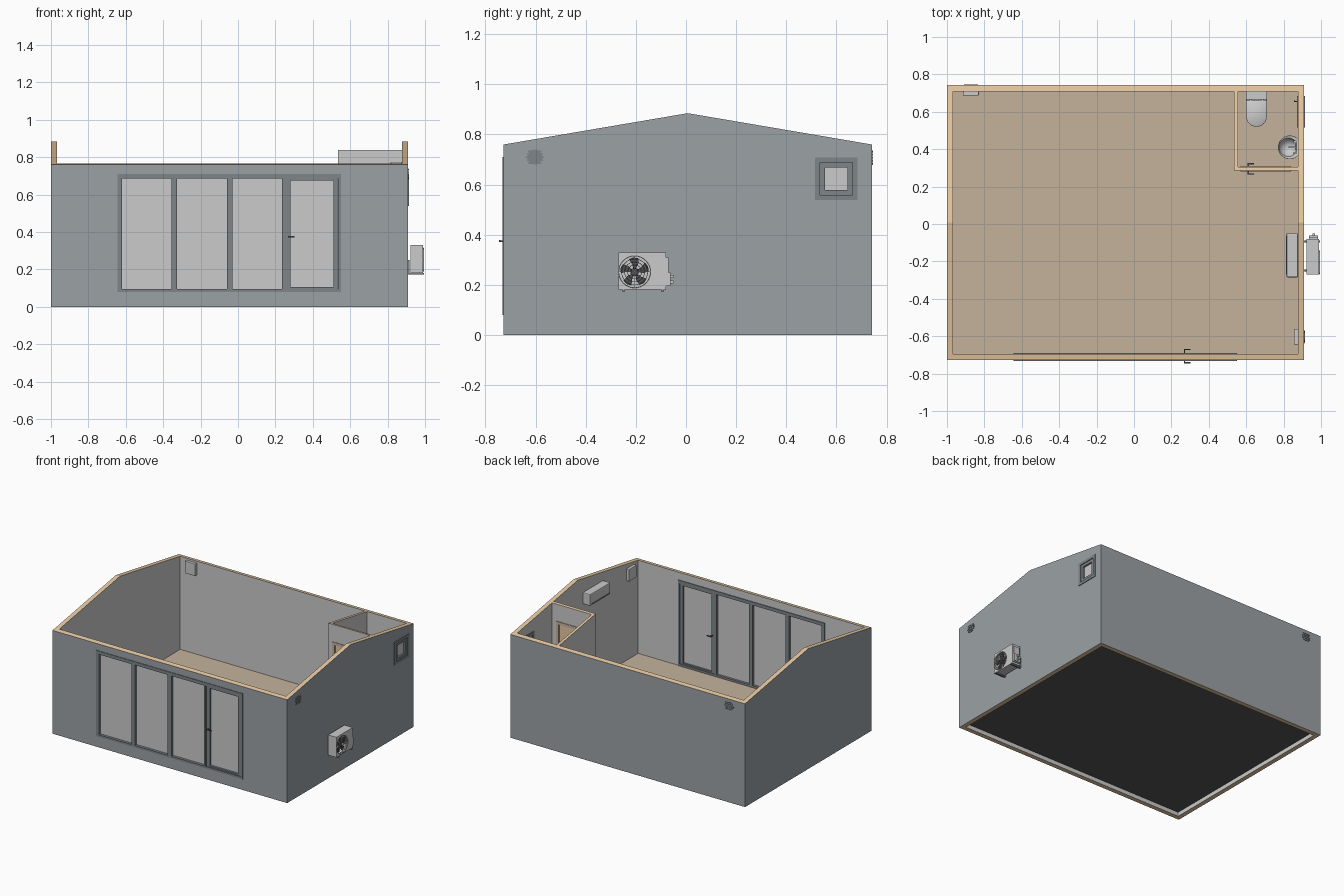
import bpy, bmesh, math
from mathutils import Matrix

if "Cube" in bpy.data.objects:
    bpy.data.objects.remove(bpy.data.objects["Cube"])

def mat(name, r, g, b):
    m = bpy.data.materials.new(name)
    m.diffuse_color = (r, g, b, 1)
    m.use_nodes = True
    m.node_tree.nodes["Principled BSDF"].inputs["Base Color"].default_value = m.diffuse_color
    return m

EXT = mat("cladding_grey", .33, .36, .375)
FRAME = mat("frame_grey", .21, .235, .25)
WOOD = mat("timber_edge", .8, .58, .36)
FLOOR = mat("floor_tan", .56, .45, .33)
DARK = mat("dark_grey", .09, .09, .095)
INNER = mat("inner_grey", .8, .8, .8)

def make(name, bm, m=None, smooth=False):
    bmesh.ops.recalc_face_normals(bm, faces=bm.faces)
    me = bpy.data.meshes.new(name)
    bm.to_mesh(me)
    bm.free()
    if m:
        me.materials.append(m)
    if smooth:
        me.shade_smooth()
        me.set_sharp_from_angle(angle=math.radians(40))
    ob = bpy.data.objects.new(name, me)
    bpy.context.collection.objects.link(ob)
    return ob

def add_prism(bm, pts, x0, x1):
    """Extrude a (y, z) outline along x."""
    a = [bm.verts.new((x0, y, z)) for y, z in pts]
    b = [bm.verts.new((x1, y, z)) for y, z in pts]
    bm.faces.new(a)
    bm.faces.new(b[::-1])
    for i in range(len(a)):
        j = (i + 1) % len(a)
        bm.faces.new((a[i], a[j], b[j], b[i]))

def boxes(name, items, m=None, bevel=0):
    """Each item is (x0, x1, y0, y1, z0, z1)."""
    bm = bmesh.new()
    for x0, x1, y0, y1, z0, z1 in items:
        add_prism(bm, [(y0, z0), (y1, z0), (y1, z1), (y0, z1)], x0, x1)
    ob = make(name, bm, m)
    if bevel:
        mod = ob.modifiers.new("bevel", 'BEVEL')
        mod.width, mod.segments = bevel, 2
    return ob

def ring(axis, a0, a1, b0, b1, w, d0, d1):
    """Four bars of a rectangular frame facing x or y."""
    bars = [(a0, a0 + w, b0, b1), (a1 - w, a1, b0, b1),
            (a0 + w, a1 - w, b0, b0 + w), (a0 + w, a1 - w, b1 - w, b1)]
    if axis == 'x':
        return [(d0, d1, a, b, c, d) for a, b, c, d in bars]
    return [(a, b, d0, d1, c, d) for a, b, c, d in bars]

def cut(ob, cutters):
    for i, c in enumerate(cutters):
        k = c if isinstance(c, bpy.types.Object) else boxes("cutter", [c])
        k.hide_render = True
        mod = ob.modifiers.new("cut", 'BOOLEAN')
        mod.operation, mod.solver, mod.object = 'DIFFERENCE', 'EXACT', k
        bpy.context.view_layer.objects.active = ob
        bpy.ops.object.modifier_apply(modifier=mod.name)
        bpy.data.objects.remove(k)

def cyl(name, r, x0, x1, y, z, m=None, n=32):
    """Cylinder along x."""
    bm = bmesh.new()
    add_prism(bm, [(y + r * math.cos(2 * math.pi * i / n), z + r * math.sin(2 * math.pi * i / n))
                   for i in range(n)], x0, x1)
    return make(name, bm, m, True)

def loft(name, sections, m=None):
    bm = bmesh.new()
    loops = [[bm.verts.new(p) for p in s] for s in sections]
    for a, b in zip(loops, loops[1:]):
        for i in range(len(a)):
            j = (i + 1) % len(a)
            bm.faces.new((a[i], a[j], b[j], b[i]))
    bm.faces.new(loops[0])
    bm.faces.new(loops[-1])
    return make(name, bm, m, True)

# Walls: gabled prism hollowed out, cut edges in timber
X0, X1, Y0, Y1, T = -1, .91, -.728, .742, .033
RIDGE = (Y0 + Y1) / 2

def roof(y):
    return .885 - .125 * abs(y - RIDGE) / (Y1 - RIDGE)

def shell(name, x0, x1, y0, y1, z0, cutters, outer):
    pts = [(y0, z0), (y1, z0), (y1, roof(y1))]
    if y0 < RIDGE < y1:
        pts.append((RIDGE, roof(RIDGE)))
    pts.append((y0, roof(y0)))
    bm = bmesh.new()
    add_prism(bm, pts, x0, x1)
    ob = make(name, bm)
    cut(ob, cutters)
    ob.data.materials.clear()
    for m in (INNER, WOOD, outer):
        ob.data.materials.append(m)
    for p in ob.data.polygons:
        c, n = p.center, p.normal
        edge = (n.z > .5 and c.z > .74) or (n.z < -.5 and c.z < .02)
        out = min(abs(c.x - x0), abs(c.x - x1), abs(c.y - y0), abs(c.y - y1)) < .002
        p.material_index = 1 if edge else 2 if out else 0
    return ob

shell("outer_walls", X0, X1, Y0, Y1, 0,
      [(X0 + T, X1 - T, Y0 + T, Y1 - T, -1, 2),
       (-.645, .55, -1, -.6, .08, .71),
       (.8, 1, .525, .675, .548, .698)], EXT)
shell("bathroom_partition", .535, X1 - T, .285, Y1 - T, .08,
      [(.555, 2, .305, 2, -1, 2), (.57, .84, .2, .4, 0, .71)], INNER)

# Floor
boxes("subfloor", [(X0 + T, X1 - T, Y0 + T, Y1 - T, .03, .07)], DARK)
boxes("floor", [(X0 + T, X1 - T, Y0 + T, Y1 - T, .07, .08)], FLOOR)

# Front glazing
F0, F1 = -.732, -.69
posts = [(-.645, -.62), (-.355, -.325), (-.06, -.03), (.235, .25), (.535, .55)]
boxes("front_window_frame",
      [(a, b, F0, F1, .08, .71) for a, b in posts] +
      [(b, c, F0, F1, z0, z1) for (_, b), (c, _) in zip(posts, posts[1:])
       for z0, z1 in ((.08, .095), (.686, .71))], FRAME)
boxes("front_door_leaf",
      [(.252, .28, F0 + .004, F1 - .004, .096, .685), (.51, .533, F0 + .004, F1 - .004, .096, .685),
       (.28, .51, F0 + .004, F1 - .004, .096, .106), (.28, .51, F0 + .004, F1 - .004, .675, .685)], FRAME)
boxes("front_glass", [(a, b, -.713, -.707, .095, .686) for a, b in
                      ((-.62, -.355), (-.325, -.06), (-.03, .235))] +
      [(.28, .51, -.713, -.707, .106, .675)])

def handle(name, x, y0, y1, z):
    boxes(name, [(x, x + .007, y0, y1, z - .003, z + .003),
                 (x, x + .035, y0, y0 + .006, z - .004, z + .004),
                 (x, x + .035, y1 - .006, y1, z - .004, z + .004)], DARK)

handle("front_door_handle", .267, -.745, -.668, .375)

# Bathroom door
boxes("bathroom_door_frame",
      [(a, b, .281, .309, .08, .71) for a, b in ((.57, .59), (.82, .84))] +
      [(.59, .82, .281, .309, .69, .71)], FLOOR)
boxes("bathroom_door", [(.59, .82, .288, .302, .082, .69)], WOOD)
handle("bathroom_door_handle", .607, .265, .325, .375)

# Bathroom window
boxes("side_window_frame", ring('x', .515, .685, .538, .708, .02, .872, .915), FRAME)
boxes("side_window_sash", ring('x', .535, .665, .558, .688, .02, .875, .909), FRAME)
boxes("side_window_glass", [(.89, .896, .555, .645, .578, .668)])
boxes("side_window_handle", [(.856, .875, .652, .658, .615, .621),
                             (.856, .861, .651, .659, .59, .621)], DARK)

# Air vents: inside box plus louvred round grille outside
def vent(name, place):
    parts = [boxes(name + "_box", [(-.055, -.033, -.042, .042, -.045, .045)], None, .003),
             cyl(name + "_disc", .03, -.002, .002, 0, 0, FRAME)]
    slats = []
    for i in range(-2, 3):
        w = .037 - .005 * abs(i)
        slats.append((.001, .004, -w, w, i * .012 - .003, i * .012 + .003))
    parts.append(boxes(name + "_louvres", slats, FRAME))
    for p in parts:
        p.matrix_world = place

vent("side_vent", Matrix.Translation((X1, -.603, .71)))
vent("back_vent", Matrix.Translation((-.872, Y1, .708)) @ Matrix.Rotation(math.pi / 2, 4, 'Z'))

# Indoor air conditioner
bm = bmesh.new()
add_prism(bm, [(-.285, .69), (-.05, .69), (-.05, .775), (-.285, .775)], .815, X1 - T)
unit = make("indoor_air_conditioner", bm)
b = unit.modifiers.new("bevel", 'BEVEL')
b.width, b.segments = .006, 2
boxes("indoor_air_outlet", [(.813, .83, -.27, -.065, .695, .703)], FRAME)

# Outdoor air conditioner
FY, FZ = -.205, .252
body = boxes("outdoor_unit_body", [(.922, .99, -.27, -.08, .182, .33)])
cut(body, [cyl("cutter", .063, .95, 1.1, FY, FZ)])
boxes("outdoor_unit_side_cover", [(.935, .985, -.08, -.062, .195, .25), (.935, .985, -.08, -.07, .25, .31)])
boxes("outdoor_unit_valves", [(.955, .967, -.062, -.05, z, z + .012) for z in (.205, .228)])
boxes("outdoor_unit_brackets", [(.91, .995, y, y + .012, .174, .182) for y in (-.255, -.1)] +
      [(.91, .916, y, y + .012, .174, .25) for y in (-.255, -.1)], FRAME)
bm = bmesh.new()
for k in range(5):
    blade = [(.012, 0), (.035, -.12), (.056, .05), (.058, .4), (.055, .72), (.033, .62), (.012, .7)]
    add_prism(bm, [(FY + r * math.cos(a + k * math.tau / 5), FZ + r * math.sin(a + k * math.tau / 5))
                   for r, a in blade], .972, .977)
make("fan_blades", bm, DARK)
cyl("fan_hub", .014, .95, .984, FY, FZ, DARK)
for i, r in enumerate((.016, .028, .04, .052, .063)):
    bpy.ops.mesh.primitive_torus_add(location=(.993, FY, FZ), rotation=(0, math.pi / 2, 0), major_radius=r,
                                     minor_radius=.0012, major_segments=32, minor_segments=4)
    bpy.context.object.name = f"fan_guard_ring_{i + 1}"
boxes("fan_guard_bars", [(.99, .994, FY - .063, FY + .063, FZ - .001, FZ + .001),
                         (.99, .994, FY - .001, FY + .001, FZ - .063, FZ + .063)])

# Toilet: straight sides, round front
def outline(z, w, front, back, cx=.655):
    mid = min(front + w, back - .005)
    arc = [math.pi + math.pi * i / 16 for i in range(17)]
    return [(cx + w * math.cos(a), mid + (mid - front) * math.sin(a), z) for a in arc] + \
           [(cx + w, back, z), (cx - w, back, z)]

loft("toilet_bowl", [outline(.08, .034, .575, .705), outline(.11, .034, .57, .705),
                     outline(.16, .048, .535, .705), outline(.195, .053, .522, .705)])
loft("toilet_lid", [outline(.197, .055, .52, .66), outline(.207, .055, .52, .66),
                    outline(.211, .05, .527, .655)])
boxes("toilet_hinges", [(x, x + .014, .657, .668, .197, .209) for x in (.618, .678)])
boxes("toilet_tank", [(.602, .708, .67, .709, .195, .3)], None, .005)
boxes("toilet_tank_lid", [(.599, .711, .666, .709, .3, .31)], None, .003)
boxes("flush_button", [(.645, .665, .68, .695, .31, .313)])

# Wash basin with pedestal and tap
def disc(z, r, cx=.833, cy=.41):
    return [(cx + min(r * math.cos(a), .043), cy + r * math.sin(a), z)
            for a in (math.tau * i / 32 for i in range(32))]

loft("wash_basin", [disc(.27, .025), disc(.295, .05), disc(.335, .063), disc(.34, .062),
                    disc(.338, .05, .825), disc(.31, .04, .825), disc(.295, .015, .825)])
loft("basin_pedestal", [disc(.08, .028, .845), disc(.1, .02, .845), disc(.28, .024, .845)])
boxes("basin_tap", [(.857, .867, .405, .415, .335, .37), (.825, .867, .406, .414, .363, .371)] +
      [(.852, .868, y - .006, y + .006, .335, .352) for y in (.38, .44)])
